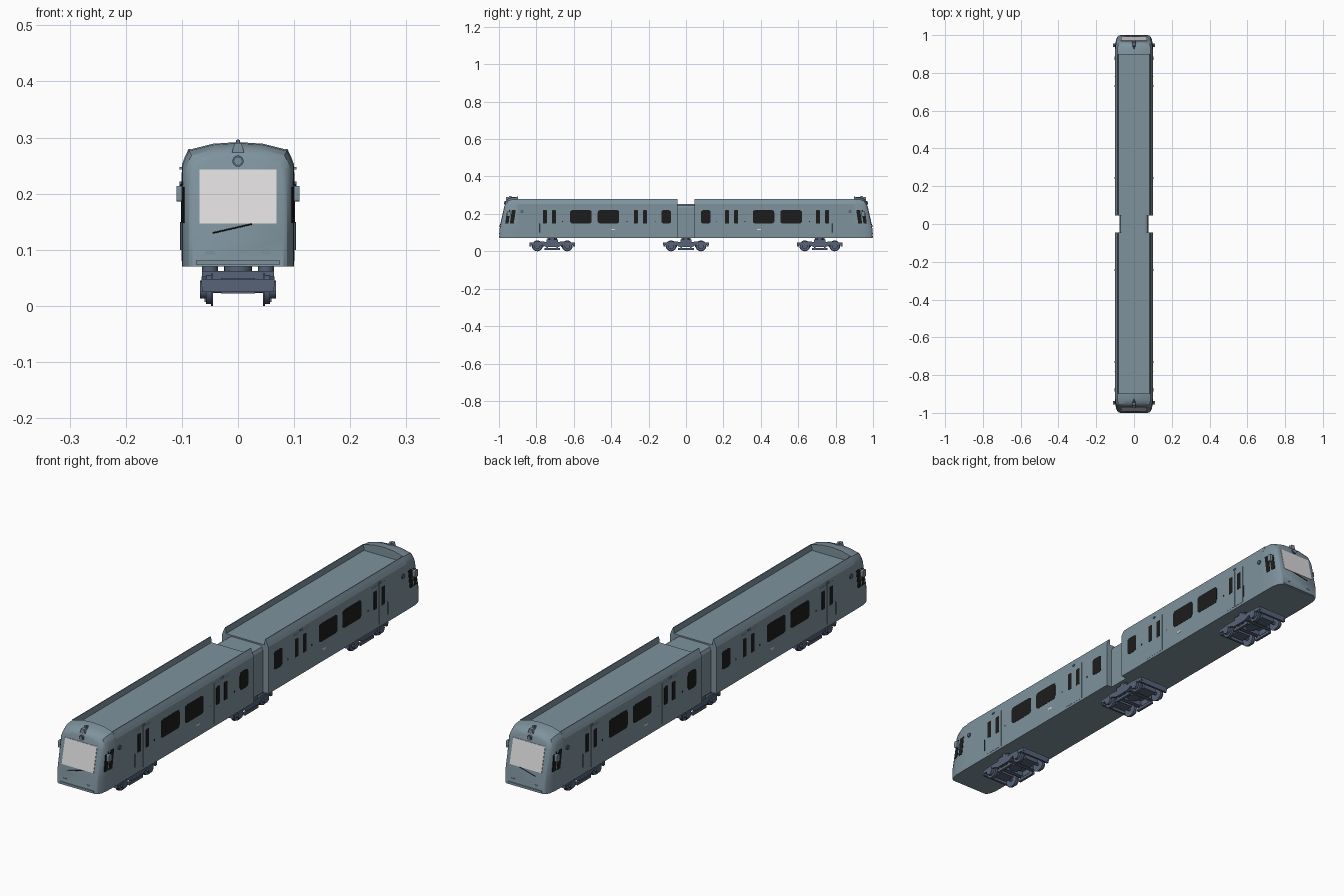
import bpy, bmesh, math
from mathutils import Matrix, Vector

if "Cube" in bpy.data.objects:
    bpy.data.objects.remove(bpy.data.objects["Cube"])


def material(name, rgb):
    m = bpy.data.materials.new(name)
    m.diffuse_color = (*rgb, 1)
    m.use_nodes = True
    m.node_tree.nodes["Principled BSDF"].inputs["Base Color"].default_value = m.diffuse_color
    return m


BODY = material("blue_grey_paint", (0.21, 0.29, 0.34))
BOGIE = material("dark_blue_steel", (0.095, 0.125, 0.19))
DARK = material("black_glass", (0.012, 0.012, 0.012))
PALE = material("pale_windscreen", (0.72, 0.71, 0.71))


def finish(name, bm, mat, mirror="", smooth=None):
    """Turn a bmesh into an object mirrored about its own origin."""
    bmesh.ops.recalc_face_normals(bm, faces=bm.faces)
    me = bpy.data.meshes.new(name)
    bm.to_mesh(me)
    bm.free()
    me.materials.append(mat)
    ob = bpy.data.objects.new(name, me)
    bpy.context.collection.objects.link(ob)
    if smooth:
        bpy.ops.object.select_all(action="DESELECT")
        ob.select_set(True)
        bpy.context.view_layer.objects.active = ob
        bpy.ops.object.shade_smooth_by_angle(angle=math.radians(smooth))
    if mirror:
        mod = ob.modifiers.new("mirror", "MIRROR")
        mod.use_axis = tuple(a in mirror for a in "xyz")
        mod.use_mirror_merge = False
    return ob


def loft(name, rings, mat, mirror="", smooth=None):
    """Skin a list of equal closed rings and cap both ends."""
    bm = bmesh.new()
    vs = [[bm.verts.new(p) for p in r] for r in rings]
    n = len(vs[0])
    for a, b in zip(vs, vs[1:]):
        for i in range(n):
            j = (i + 1) % n
            bm.faces.new((a[i], a[j], b[j], b[i]))
    bm.faces.new(vs[0])
    bm.faces.new(vs[-1])
    return finish(name, bm, mat, mirror, smooth)


def prism_x(name, yz, x0, x1, mat, mirror="xy"):
    return loft(name, [[(x, y, z) for y, z in yz] for x in (x0, x1)], mat, mirror)


def prism_y(name, xz, y0, y1, mat, mirror="y"):
    return loft(name, [[(x, y, z) for x, z in xz] for y in (y0, y1)], mat, mirror)


def rect(a0, a1, b0, b1):
    return [(a0, b0), (a1, b0), (a1, b1), (a0, b1)]


def round_rect(a0, a1, b0, b1, r):
    pts = []
    for k, (a, b) in enumerate(rect(a0 + r, a1 - r, b0 + r, b1 - r)):
        for s in range(4):
            t = math.pi * (1 + k / 2 + s / 6)
            pts.append((a + r * math.cos(t), b + r * math.sin(t)))
    return pts


def rod(name, p, q, r, mat, mirror="xy", r2=None, seg=20):
    p, q = Vector(p), Vector(q)
    bm = bmesh.new()
    rot = (q - p).to_track_quat("Z", "Y").to_matrix().to_4x4()
    bmesh.ops.create_cone(bm, cap_ends=True, segments=seg, radius1=r,
                          radius2=r if r2 is None else r2, depth=(q - p).length,
                          matrix=Matrix.Translation((p + q) / 2) @ rot)
    return finish(name, bm, mat, mirror, 40)


# Carriage shells: straight walls, raised roof fairings, recessed roof
half = [(0.1, 0.07), (0.1, 0.252), (0.095, 0.265), (0.088, 0.28), (0.085, 0.28), (0.083, 0.257)]
prism_y("carriage_body", half + [(-x, z) for x, z in reversed(half)], 0.045, 0.9, BODY)


# Cab: rings shrink and lean back toward the nose
def cab_ring(yb, yt, w, top):
    h = [(w, 0.07), (w, 0.12), (w, top - 0.042), (w * 0.95, top - 0.027),
         (w * 0.88, top - 0.014), (w * 0.45, top - 0.003)]
    pts = h + [(0, top)] + [(-x, z) for x, z in reversed(h)]
    return [(x, yb + (yt - yb) * max(0, z - 0.12) / (top - 0.12), z) for x, z in pts]


loft("cab", [cab_ring(0.898, 0.898, 0.1, 0.292), cab_ring(0.955, 0.93, 0.099, 0.29),
             cab_ring(0.98, 0.952, 0.094, 0.282), cab_ring(0.993, 0.961, 0.087, 0.272),
             cab_ring(0.997, 0.964, 0.081, 0.266)], BODY, "y", 28)


def nose_y(z):
    return 0.997 - 0.033 * (z - 0.12) / 0.146


# Windscreen plate on the sloping nose
loft("windscreen", [[(x, nose_y(z) + d, z) for x, z in rect(-0.069, 0.069, 0.147, 0.243)]
                    for d in (-0.001, 0.0018)], PALE, "y")
# Nose details
rod("wiper", (-0.045, nose_y(0.13) + 0.002, 0.13), (0.025, nose_y(0.146) + 0.002, 0.146),
    0.0012, DARK, "y", seg=6)
prism_y("bumper_strip", rect(-0.075, 0.075, 0.074, 0.081), 0.99, 1.0, BODY)
prism_x("nose_lamp", rect(0.99, 0.9985, 0.092, 0.098), 0.042, 0.058, BODY)
rod("head_lamp", (0, 0.95, 0.258), (0, 0.971, 0.258), 0.01, BOGIE, "y")
rod("head_lamp_lens", (0, 0.965, 0.258), (0, 0.9725, 0.258), 0.006, BODY, "y")
prism_y("roof_horn", [(-0.011, 0.273), (0.011, 0.273), (0.006, 0.29), (-0.006, 0.29)],
        0.938, 0.962, BODY)
rod("roof_aerial", (0, 0.925, 0.285), (0, 0.945, 0.293), 0.004, BOGIE, "y")


# Cab side windows follow the tapering wall
def cab_window(name, y0, y1, x0, x1, z1):
    ring = [(x0, y0, 0.148), (x1, y1, 0.148), (x1, y1 - 0.15 * (z1 - 0.148), z1),
            (x0, y0 - 0.15 * (z1 - 0.148), z1)]
    loft(name, [[(x + d, y, z) for x, y, z in ring] for d in (-0.004, 0.001)], DARK, "xy")


cab_window("cab_window", 0.921, 0.942, 0.0998, 0.0994, 0.221)
cab_window("cab_quarter_window", 0.949, 0.967, 0.099, 0.0965, 0.212)

# Wing mirrors and side camera
prism_x("wing_mirror", round_rect(0.938, 0.956, 0.186, 0.214, 0.004), 0.1, 0.11, BODY)
rod("mirror_arm", (0.094, 0.94, 0.225), (0.105, 0.947, 0.21), 0.002, DARK, seg=8)
rod("side_camera", (0.098, 0.877, 0.213), (0.104, 0.877, 0.213), 0.009, BOGIE)

# Saloon windows
for y0, y1 in ((0.08, 0.132), (0.357, 0.472), (0.504, 0.62)):
    prism_x("saloon_window", round_rect(y0, y1, 0.149, 0.22, 0.012), 0.099, 0.1008, DARK)

# Doors with two narrow panes each, lamp above, grab rail beside
for c in (0.2435, 0.73):
    for s in (-1, 1):
        leaf = sorted((c + s * 0.0008, c + s * 0.047))
        prism_x("door_leaf", rect(*leaf, 0.08, 0.238), 0.099, 0.1007, BODY)
        prism_x("door_window", round_rect(c + s * 0.0245 - 0.0105, c + s * 0.0245 + 0.0105,
                                          0.149, 0.22, 0.003), 0.1, 0.1014, DARK)
    prism_x("door_lamp", rect(c - 0.006, c + 0.006, 0.243, 0.248), 0.099, 0.104, BODY)
rod("grab_rail", (0.102, 0.783, 0.1), (0.102, 0.783, 0.15), 0.0015, BOGIE, seg=8)
prism_x("side_plate", rect(0.38, 0.4, 0.113, 0.12), 0.099, 0.1008, PALE)
for y in (0.165, 0.315, 0.66):
    prism_x("door_button", rect(y - 0.002, y + 0.002, 0.156, 0.162), 0.099, 0.101, DARK)

# Articulation bellows between the carriages
arch = [(0.076, 0.07), (0.076, 0.235), (0.071, 0.246), (0.06, 0.252)]
prism_y("articulation", arch + [(-x, z) for x, z in reversed(arch)], -0.05, 0.05, BODY, "")

# Bogie, built once about the origin
beam = [(0, 0.024), (0.035, 0.024), (0.055, 0.034), (0.122, 0.034), (0.122, 0.047),
        (0.05, 0.052), (0, 0.046)]
parts = [
    prism_x("bogie_side_frame", beam, 0.056, 0.065, BOGIE),
    prism_y("bogie_end_beam", rect(-0.064, 0.064, 0.025, 0.048), 0.112, 0.121, BOGIE),
    prism_y("bogie_cross_beam", rect(-0.058, 0.058, 0.026, 0.048), 0.025, 0.042, BOGIE),
    prism_y("bogie_bolster", rect(-0.064, 0.064, 0.046, 0.062), -0.03, 0.03, BOGIE, ""),
    prism_y("bogie_motor", rect(-0.03, 0.03, 0.022, 0.05), 0.048, 0.095, BOGIE),
    rod("bogie_pivot", (0, 0, 0.03), (0, 0, 0.072), 0.025, BOGIE, ""),
    rod("air_spring", (0.05, 0, 0.055), (0.05, 0, 0.072), 0.014, BOGIE, "x"),
    rod("wheel", (0.047, 0.08, 0.029), (0.057, 0.08, 0.029), 0.026, BOGIE, seg=28),
    rod("wheel_flange", (0.045, 0.08, 0.029), (0.048, 0.08, 0.029), 0.029, BOGIE, seg=28),
    rod("axle", (-0.05, 0.08, 0.029), (0.05, 0.08, 0.029), 0.006, BOGIE, "y"),
    rod("axle_box", (0.055, 0.08, 0.029), (0.068, 0.08, 0.029), 0.016, BOGIE),
    prism_x("track_brake", rect(-0.042, 0.042, 0.007, 0.018), 0.05, 0.06, BOGIE, "x"),
    prism_x("brake_hanger", rect(0.022, 0.03, 0.015, 0.03), 0.052, 0.06, BOGIE),
]
# Three bogies share the same meshes
for ob in parts:
    for y in (-0.715, 0.715):
        twin = ob.copy()
        twin.location.y = y
        bpy.context.collection.objects.link(twin)
